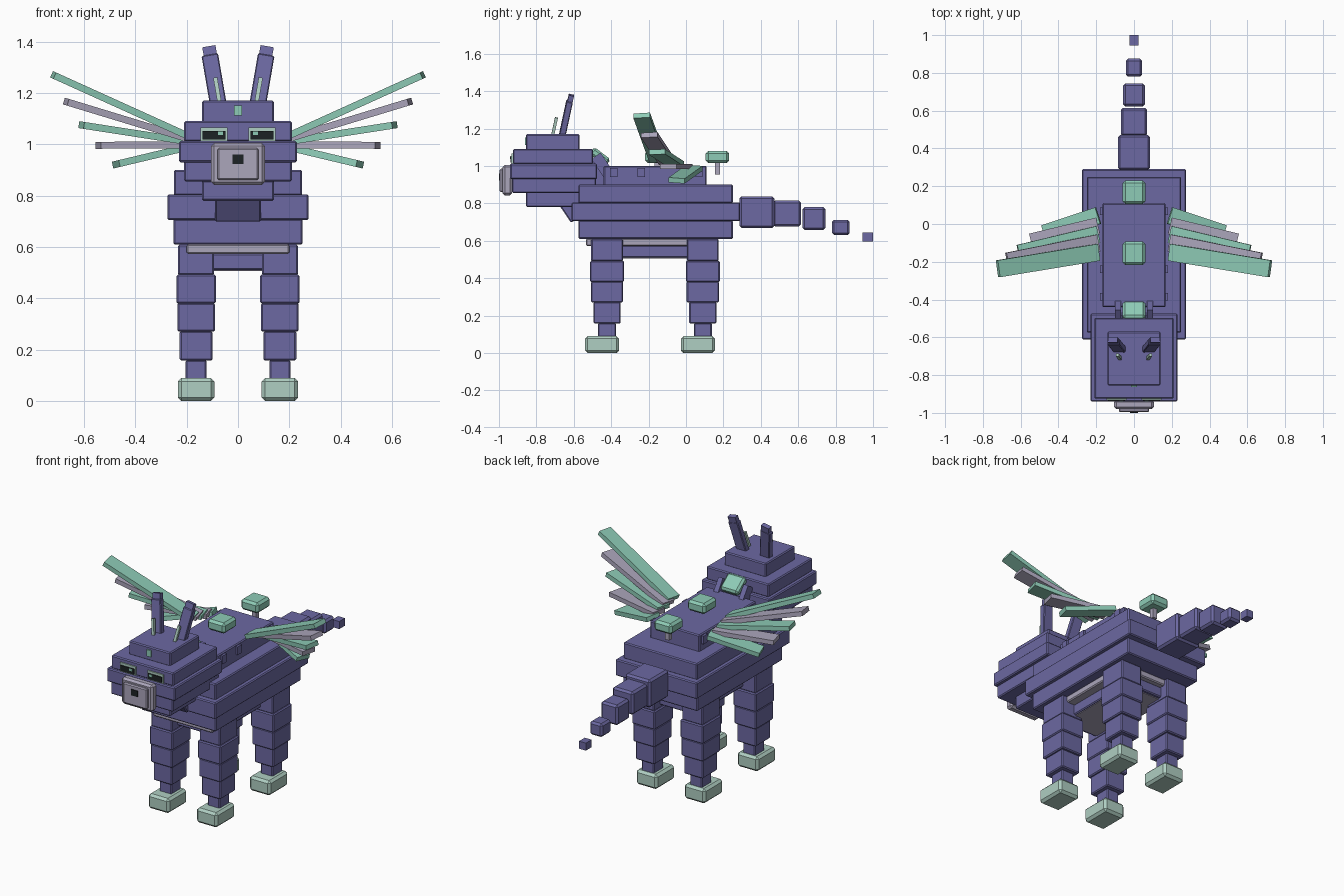
import bpy
from mathutils import Matrix, Vector

cube = bpy.data.objects.get("Cube")
if cube:
    bpy.data.objects.remove(cube, do_unlink=True)


def material(name, r, g, b):
    m = bpy.data.materials.new(name)
    m.use_nodes = True
    m.diffuse_color = (r, g, b, 1)
    m.node_tree.nodes["Principled BSDF"].inputs["Base Color"].default_value = (r, g, b, 1)
    return m


PURPLE = material("purple", 0.15, 0.14, 0.36)
MINT = material("mint", 0.27, 0.6, 0.47)
PALE = material("pale_mint", 0.43, 0.62, 0.54)
LILAC = material("lilac_grey", 0.41, 0.38, 0.5)
DARK = material("near_black", 0.012, 0.016, 0.018)


def block(name, mat, center, size, bevel=0.006, frame=None):
    """Box with flat chamfered edges, optionally turned by a rotation matrix."""
    hx, hy, hz = (s / 2 for s in size)
    corners = [(x, y, z) for x in (-hx, hx) for y in (-hy, hy) for z in (-hz, hz)]
    faces = [(0, 1, 3, 2), (4, 6, 7, 5), (0, 4, 5, 1), (2, 3, 7, 6), (0, 2, 6, 4), (1, 5, 7, 3)]
    mesh = bpy.data.meshes.new(name)
    mesh.from_pydata(corners, [], faces)
    mesh.materials.append(mat)
    ob = bpy.data.objects.new(name, mesh)
    bpy.context.collection.objects.link(ob)
    rot = frame.to_4x4() if frame else Matrix()
    ob.matrix_world = Matrix.Translation(center) @ rot
    if bevel:
        mod = ob.modifiers.new("chamfer", "BEVEL")
        mod.width = bevel
        mod.segments = 1
    return ob


def span(name, mat, hx, y0, y1, z0, z1, x=0, bevel=0.006):
    """Box given by half width and its y and z limits."""
    return block(name, mat, (x, (y0 + y1) / 2, (z0 + z1) / 2), (2 * hx, y1 - y0, z1 - z0), bevel)


def tilt(angle, axis="X"):
    return Matrix.Rotation(angle, 3, axis)


# Body tiers
span("body_lower", PURPLE, 0.252, -0.575, 0.25, 0.61, 0.71)
span("body_middle", PURPLE, 0.275, -0.612, 0.29, 0.705, 0.805)
span("body_upper", PURPLE, 0.25, -0.575, 0.25, 0.80, 0.90)
span("back_ridge", PURPLE, 0.167, -0.44, 0.11, 0.89, 1.0)
span("belly_band", LILAC, 0.2, -0.535, 0.15, 0.572, 0.612)
span("belly", PURPLE, 0.15, -0.45, 0.12, 0.51, 0.575)
span("belly_panel", LILAC, 0.14, -0.43, 0.10, 0.506, 0.512, bevel=0)

# Neck and head tiers
block("neck", PURPLE, (0, -0.545, 0.87), (0.18, 0.31, 0.21), frame=tilt(0.595))
for name, hx, y0, y1, z0, z1 in (
    ("jaw", 0.14, -0.855, -0.50, 0.78, 0.86),
    ("cheeks", 0.21, -0.93, -0.48, 0.855, 0.935),
    ("face", 0.23, -0.94, -0.475, 0.93, 1.012),
    ("brow", 0.21, -0.925, -0.497, 1.01, 1.09),
    ("crown", 0.14, -0.855, -0.57, 1.085, 1.17),
):
    span("head_" + name, PURPLE, hx, y0, y1, z0, z1)

# Muzzle, nose and forehead mark
span("muzzle", LILAC, 0.105, -0.98, -0.93, 0.842, 1.005, bevel=0.012)
span("muzzle_front", LILAC, 0.08, -0.996, -0.97, 0.86, 0.985)
span("nose", DARK, 0.022, -1.0, -0.99, 0.923, 0.96, bevel=0)
span("forehead_mark", MINT, 0.015, -0.862, -0.85, 1.112, 1.152, bevel=0)

# Tail
for i, (hx, y0, y1, z0, z1) in enumerate((
    (0.085, 0.285, 0.472, 0.668, 0.837),
    (0.07, 0.465, 0.615, 0.675, 0.815),
    (0.057, 0.622, 0.745, 0.657, 0.78),
    (0.043, 0.78, 0.875, 0.63, 0.712),
    (0.023, 0.945, 1.0, 0.597, 0.643),
)):
    span(f"tail_block_{i + 1}", PURPLE, hx, y0, y1, z0, z1, bevel=0.012 if i < 4 else 0)

# Knobs along the back
for label, y in (("rear", 0.168), ("middle", -0.155)):
    span(f"{label}_knob", MINT, 0.06, y - 0.063, y + 0.063, 1.015, 1.08, bevel=0.014)
    span(f"{label}_knob_stem", LILAC, 0.014, y - 0.014, y + 0.014, 0.955, 1.02, bevel=0)
block("neck_knob", MINT, (0, -0.46, 1.05), (0.12, 0.11, 0.045), 0.012, tilt(-0.65))

# Feathers: root y, root z, then tip x, y, z
FEATHERS = (
    (MINT, -0.15, 1.03, 0.72, -0.237, 1.27),
    (LILAC, -0.10, 1.02, 0.67, -0.197, 1.166),
    (MINT, -0.055, 1.01, 0.61, -0.155, 1.075),
    (LILAC, -0.01, 0.998, 0.545, -0.095, 0.996),
    (MINT, 0.045, 0.99, 0.475, -0.05, 0.922),
)


def feather(name, mat, side, ry, rz, tx, ty, tz):
    root, tip = Vector((side * 0.19, ry, rz)), Vector((side * tx, ty, tz))
    along = (tip - root).normalized()
    across = along.cross(Vector((0, 1, 0))).normalized()
    frame = Matrix((along, across.cross(along), across)).transposed()
    block(name, mat, (root + tip) / 2, ((tip - root).length, 0.09, 0.027), 0, frame)


for label, s in (("left", 1), ("right", -1)):
    for i, (mat, *place) in enumerate(FEATHERS):
        feather(f"{label}_feather_{i + 1}", mat, s, *place)

    # Small studs beside the ridge and the neck
    for i, y in enumerate((-0.385, -0.24, 0.068)):
        span(f"{label}_stud_{i + 1}", PURPLE, 0.012, y - 0.02, y + 0.02, 0.94, 0.99, s * 0.168, 0)
    block(f"{label}_neck_plate", PURPLE, (s * 0.085, -0.445, 1.0), (0.03, 0.06, 0.13), 0, tilt(0.595))

    # Eyes
    span(f"{label}_eye_frame", PALE, 0.053, -0.932, -0.923, 1.012, 1.066, s * 0.093, 0)
    span(f"{label}_eye", DARK, 0.045, -0.938, -0.929, 1.018, 1.052, s * 0.093, 0)
    span(f"{label}_eye_glint", MINT, 0.01, -0.940, -0.935, 1.036, 1.05, s * 0.068, 0)

    # Ears, leaning outward and back
    lean = tilt(s * 0.17, "Y") @ tilt(-0.21)
    block(f"{label}_ear", PURPLE, (s * 0.093, -0.643, 1.25), (0.065, 0.035, 0.2), 0.004, lean)
    block(f"{label}_ear_tip", PURPLE, (s * 0.109, -0.618, 1.355), (0.052, 0.028, 0.05), 0, lean)
    block(f"{label}_inner_ear", PALE, (s * 0.08, -0.703, 1.21), (0.016, 0.016, 0.1), 0, lean)

    # Legs: half width, half depth, bottom, top
    for end, y in (("front", -0.422), ("rear", 0.09)):
        for part, hx, hy, z0, z1 in (
            ("hip", 0.07, 0.085, 0.49, 0.61),
            ("thigh", 0.077, 0.091, 0.38, 0.492),
            ("knee", 0.073, 0.086, 0.27, 0.382),
            ("shin", 0.064, 0.073, 0.158, 0.272),
            ("ankle", 0.041, 0.048, 0.08, 0.16),
        ):
            span(f"{label}_{end}_{part}", PURPLE, hx, y - hy, y + hy, z0, z1, s * 0.163)
        span(f"{label}_{end}_foot", PALE, 0.071, y - 0.118, y + 0.065, 0, 0.09, s * 0.163, 0.014)
